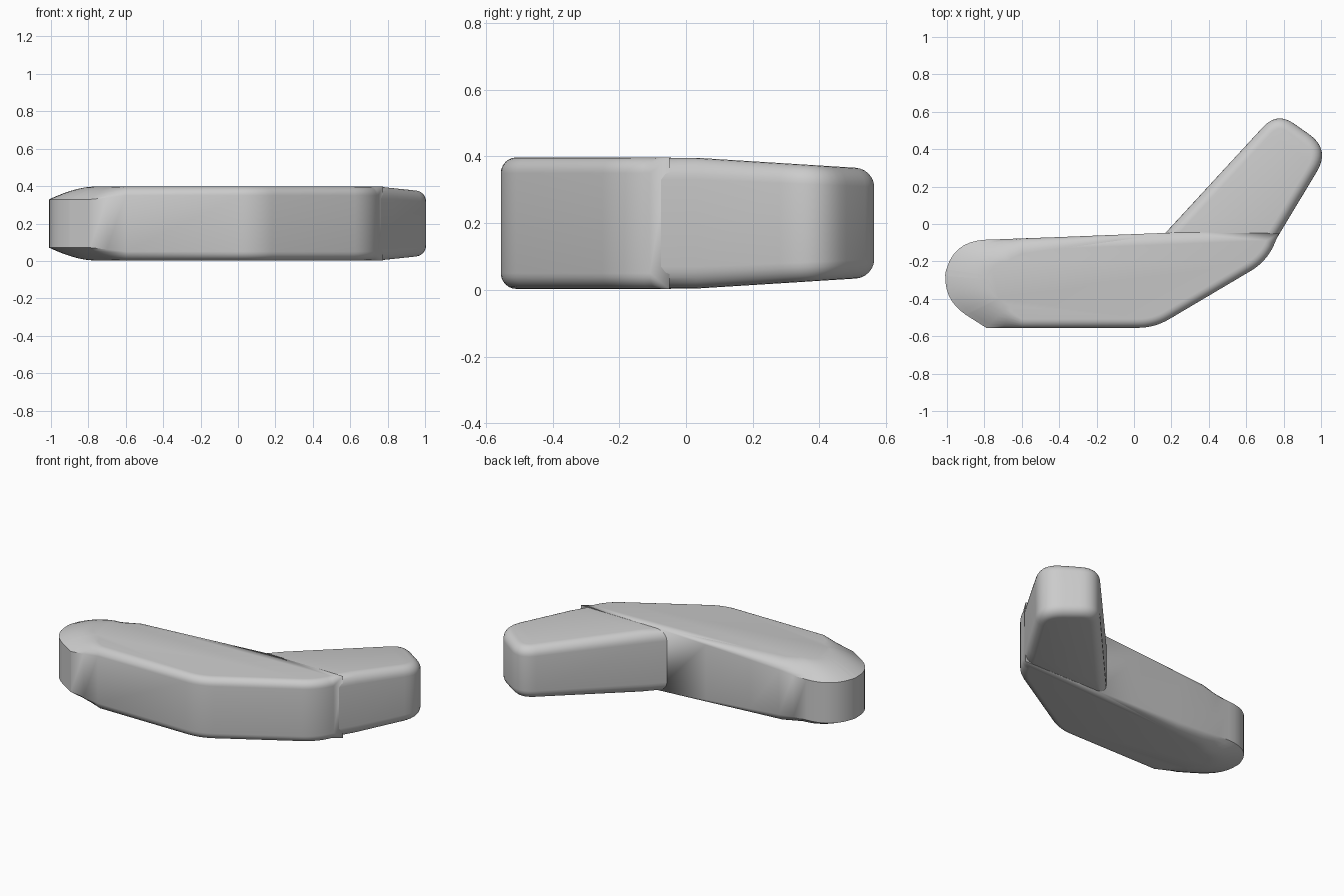
import bpy, bmesh, math
from mathutils import Vector

cube = bpy.data.objects.get("Cube")
if cube:
    bpy.data.objects.remove(cube, do_unlink=True)

grey = bpy.data.materials.new("plain_grey")
grey.use_nodes = True
grey.diffuse_color = (0.6, 0.6, 0.6, 1)
grey.node_tree.nodes["Principled BSDF"].inputs["Base Color"].default_value = (0.6, 0.6, 0.6, 1)

MID, HALF, STEPS = 0.2, 0.197, 6


def clamp(v):
    return max(0.0, min(1.0, v))


def rounded(corners):
    """Turn (x, y, radius) corners into a smooth counter-clockwise outline."""
    out = []
    for i, (x, y, r) in enumerate(corners):
        c = Vector((x, y))
        if r == 0:
            out.append(c)
            continue
        a = c + (Vector(corners[i - 1][:2]) - c).normalized() * r
        b = c + (Vector(corners[(i + 1) % len(corners)][:2]) - c).normalized() * r
        for k in range(9):
            t = k / 8
            out.append(a * (1 - t) ** 2 + c * 2 * t * (1 - t) + b * t * t)
    return out


def inward(pts, i):
    """Mitred inward direction at an outline point."""
    d1 = (pts[i] - pts[i - 1]).normalized()
    d2 = (pts[(i + 1) % len(pts)] - pts[i]).normalized()
    n = Vector((-d1.y - d2.y, d1.x + d2.x)).normalized()
    return n / max(0.5, n.dot(Vector((-d1.y, d1.x))))


def finish(name, bm):
    bmesh.ops.remove_doubles(bm, verts=bm.verts, dist=0.0005)
    bmesh.ops.recalc_face_normals(bm, faces=bm.faces)
    mesh = bpy.data.meshes.new(name)
    bm.to_mesh(mesh)
    bm.free()
    mesh.materials.append(grey)
    obj = bpy.data.objects.new(name, mesh)
    bpy.context.collection.objects.link(obj)
    bpy.ops.object.select_all(action="DESELECT")
    obj.select_set(True)
    bpy.context.view_layer.objects.active = obj
    bpy.ops.object.shade_smooth_by_angle(angle=math.radians(32))
    return obj


def slab(pts, edge, half):
    """Stack outline rings into a slab; edge(p, n, s) gives the rim inset and drop."""
    bm = bmesh.new()
    rings = []
    for side in (-1, 1):
        steps = range(STEPS + 1)
        for k in (reversed(steps) if side < 0 else steps):
            ring = []
            for i, p in enumerate(pts):
                shift, drop = edge(p, inward(pts, i), k / STEPS)
                q = p + shift
                ring.append(bm.verts.new((q.x, q.y, MID + side * (half - drop))))
            rings.append(ring)
    n = len(pts)
    for lo, hi in zip(rings, rings[1:]):
        for i in range(n):
            j = (i + 1) % n
            bm.faces.new((lo[i], lo[j], hi[j], hi[i]))
    bm.faces.new(rings[0][::-1])
    bm.faces.new(rings[-1])
    return bm


def arc(s):
    return 1 - math.cos(s * math.pi / 2), 1 - math.sin(s * math.pi / 2)


# Main body: angled front, rounded sloping end on the right side
def body_edge(p, n, s):
    width = drop = 0.047
    if p.y > -0.1:                       # back rim fades out toward the arm
        fade = clamp((0.24 - p.x) / 1.04)
        width, drop = 0.1 * fade, 0.068 * fade
    tip = clamp((-0.6 - p.x) / 0.18)     # blend to the domed end
    inset, fall = arc(s)
    normal = n * width * inset
    dome = (Vector((-0.55, -0.31)) - p) * 0.5 * s
    return normal.lerp(dome, tip), (1 - tip) * drop * fall + tip * 0.068 * (1 - s) ** 1.6


body_outline = rounded([
    (-0.79, -0.555, 0), (-0.7, -0.555, 0), (-0.6, -0.555, 0),
    (0.11, -0.555, 0.09), (0.71, -0.2, 0.1), (0.775, -0.05, 0),
    (0.24, -0.045, 0), (-0.1, -0.058, 0), (-0.4, -0.07, 0),
    (-0.6, -0.077, 0), (-0.7, -0.081, 0),
    (-0.98, -0.09, 0.19), (-1.03, -0.4, 0.16), (-0.9, -0.485, 0)])
finish("body", slab(body_outline, body_edge, HALF))


# Bent arm: thinner toward its rounded tip
def arm_edge(p, n, s):
    inset, fall = arc(s)
    return n * 0.055 * inset, 0.065 * fall


arm_outline = rounded([
    (0.06, -0.165, 0), (0.45, -0.25, 0), (0.69, -0.198, 0),
    (1.05, 0.4, 0.14), (0.765, 0.6, 0.11)])
arm = slab(arm_outline, arm_edge, HALF - 0.001)
bmesh.ops.bisect_plane(arm, geom=arm.verts[:] + arm.edges[:] + arm.faces[:],
                       plane_co=(0, 0.03, 0), plane_no=(0, 1, 0))
for v in arm.verts:
    v.co.z = MID + (v.co.z - MID) * (1 - 0.32 * max(0, v.co.y - 0.03))
finish("arm", arm)

# Narrow raised strip over the domed end, top and bottom
profile = [(-0.97, 0.335), (-0.8, 0.387), (-0.55, 0.396)]
profile += [(x, 2 * MID - z) for x, z in reversed(profile)]
bm = bmesh.new()
face = bm.faces.new([bm.verts.new((x, -0.35, z)) for x, z in profile])
new = bmesh.ops.extrude_face_region(bm, geom=[face])["geom"]
bmesh.ops.translate(bm, vec=(0, 0.1, 0), verts=[g for g in new if isinstance(g, bmesh.types.BMVert)])
finish("end_strip", bm)
